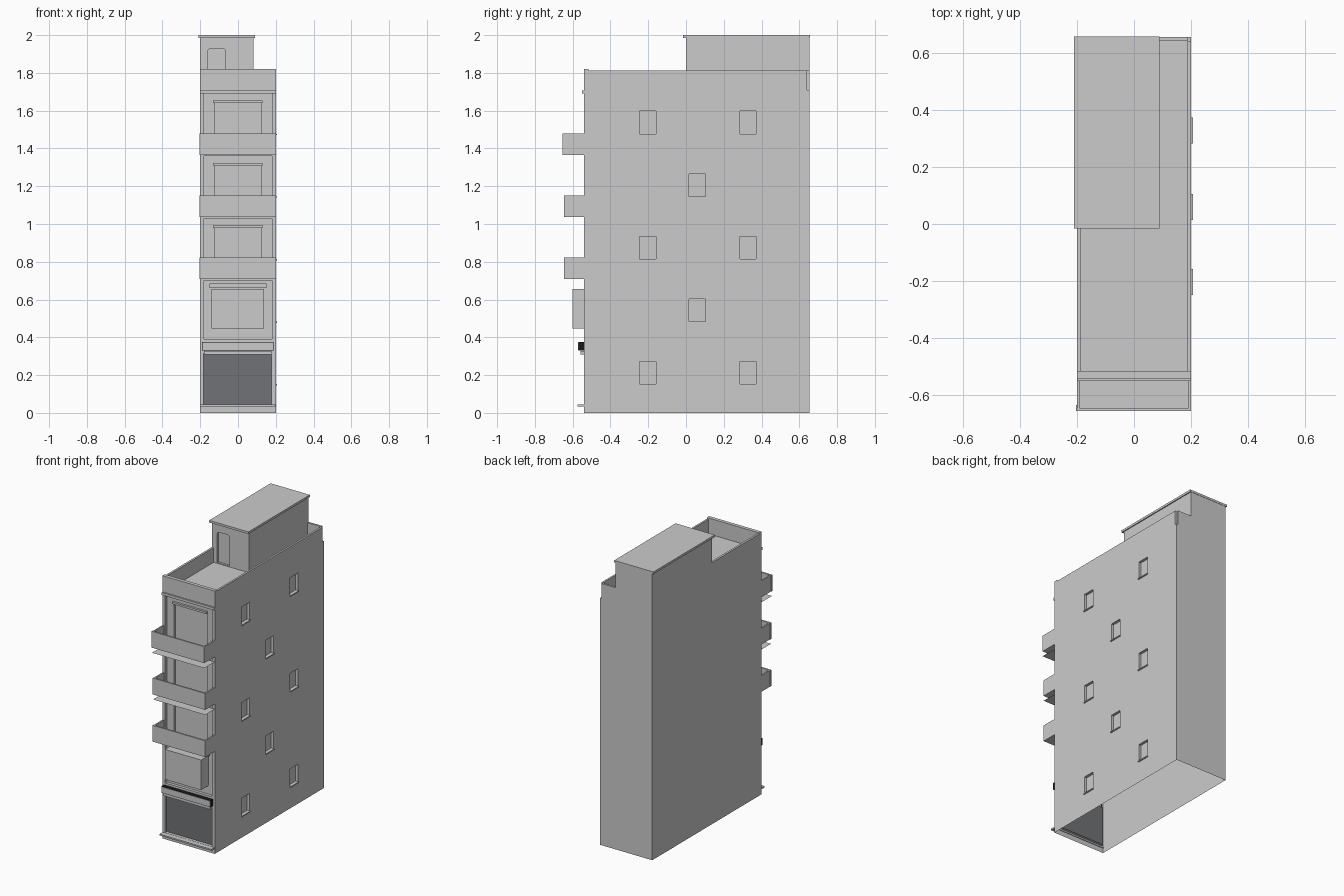
import bpy, bmesh

if "Cube" in bpy.data.objects:
    bpy.data.objects.remove(bpy.data.objects["Cube"])

F, B = -0.54, 0.655          # front and back wall planes
STOREY = 0.33


def obj_from_bm(name, bm):
    bmesh.ops.recalc_face_normals(bm, faces=bm.faces)
    me = bpy.data.meshes.new(name)
    bm.to_mesh(me)
    bm.free()
    o = bpy.data.objects.new(name, me)
    bpy.context.collection.objects.link(o)
    return o


def box(name, x, y, z, mat=None, round_top=0, drop=None):
    """Box from (min, max) ranges; drop = outward direction of a face to leave open."""
    bm = bmesh.new()
    bmesh.ops.create_cube(bm, size=1)
    for v in bm.verts:
        v.co = [r[0] if c < 0 else r[1] for c, r in zip(v.co, (x, y, z))]
    if round_top:
        es = [e for e in bm.edges if all(abs(v.co.z - z[1]) < 1e-5 for v in e.verts)
              and abs(e.verts[0].co.x - e.verts[1].co.x) < 1e-5]
        bmesh.ops.bevel(bm, geom=es, offset=round_top, segments=4, profile=0.5, affect='EDGES')
    o = obj_from_bm(name, bm)
    if mat:
        o.data.materials.append(mat)
    return o


def plane(name, pts, mat=None):
    bm = bmesh.new()
    bm.faces.new([bm.verts.new(p) for p in pts])
    o = obj_from_bm(name, bm)
    if mat:
        o.data.materials.append(mat)
    return o


def material(name, c):
    m = bpy.data.materials.new(name)
    m.diffuse_color = (*c, 1)
    m.use_nodes = True
    m.node_tree.nodes["Principled BSDF"].inputs["Base Color"].default_value = m.diffuse_color
    return m


dark = material("shutter_grey", (0.16, 0.17, 0.18))
black = material("black_trim", (0.01, 0.01, 0.01))

# Main block: a full-height solid carved into roof terrace, tower and recesses
body = box("building_body", (-0.2, 0.2), (F, B), (0, 1.985))
cutters = []


def cut(x, y, z, round_top=0):
    c = box("cutter", x, y, z, round_top=round_top)
    c.hide_render = True
    cutters.append(c)


cut((-0.3, 0.3), (-0.7, 0), (1.82, 2.1))             # space in front of the tower
cut((-0.3, 0.3), (-0.515, 0), (1.812, 1.9))          # side parapets slightly lower
cut((0.083, 0.3), (-0.1, 0.8), (1.812, 2.1))         # space beside the tower
cut((-0.186, 0.187), (-0.515, 0), (1.71, 1.95))      # terrace
cut((0.083, 0.187), (-0.1, 0.641), (1.71, 1.95))     # strip beside the tower
cut((0.187, 0.3), (0.641, 0.8), (1.71, 1.95))        # open parapet corner
cut((-0.16, -0.065), (-0.1, 0.015), (1.715, 1.928), round_top=0.015)  # tower door

# Front recesses
cut((-0.183, 0.178), (-0.7, F + 0.02), (0.045, 0.315))
cut((-0.18, 0.18), (-0.7, F + 0.02), (0.39, 0.70))
for i in range(3):
    z = 0.72 + STOREY * i
    cut((-0.18, 0.18), (-0.7, F + 0.02), (z, z + 0.31))
    cut((-0.125, 0.125), (-0.7, F + 0.035), (z + 0.005, z + 0.262))

# Side windows: pairs on odd floors, single ones between
side = []
for i in range(5):
    for y in ((-0.245, 0.285) if i % 2 == 0 else (0.017,)):
        side.append((y, 0.148 + 0.331 * i))
for y, z in side:
    cut((0.182, 0.3), (y, y + 0.085), (z, z + 0.125))
    box("side_window_sill", (0.183, 0.207), (y - 0.003, y + 0.088), (z - 0.002, z + 0.005))

for c in cutters:
    m = body.modifiers.new("cut", 'BOOLEAN')
    m.operation, m.solver, m.object = 'DIFFERENCE', 'EXACT', c
dg = bpy.context.evaluated_depsgraph_get()
me = bpy.data.meshes.new_from_object(body.evaluated_get(dg))
body.modifiers.clear()
body.data = me
for c in cutters:
    bpy.data.objects.remove(c)

# The shell is open underneath, and the shutter replaces its recess back
bm = bmesh.new()
bm.from_mesh(me)
gone = []
for f in bm.faces:
    c = f.calc_center_median()
    if c.z < 0.001 or (abs(c.y - F - 0.02) < 1e-3 and abs(f.normal.y) > 0.9 and c.z < 0.32):
        gone.append(f)
bmesh.ops.delete(bm, geom=gone, context='FACES')
bm.to_mesh(me)
bm.free()

# Ground floor shop front
y = F + 0.02
plane("shop_shutter", [(-0.183, y, 0.045), (0.178, y, 0.045), (0.178, y, 0.315), (-0.183, y, 0.315)], dark)
box("door_step", (-0.2, 0.198), (-0.575, F + 0.005), (0.034, 0.044))
box("shop_lintel", (-0.18, 0.178), (-0.558, F + 0.01), (0.308, 0.328))
box("sign_frame", (-0.19, 0.188), (-0.568, F), (0.33, 0.375), black)
box("sign_panel", (-0.188, 0.186), (-0.571, -0.567), (0.332, 0.373))

# First floor bay window
box("bay_window", (-0.14, 0.137), (-0.6, F + 0.03), (0.448, 0.656))
box("bay_window_head", (-0.15, 0.15), (F + 0.002, F + 0.03), (0.66, 0.685))

# Balconies with door heads, and thin canopies below the upper two
for i in range(3):
    z = 0.71 + 0.3275 * i
    h, yf = 0.113, -0.655 if i == 2 else -0.645
    box("balcony_floor", (-0.2, 0.2), (yf, F), (z, z + 0.01))
    box("balcony_front", (-0.203, 0.2), (yf, yf + 0.011), (z, z + h))
    for s in (-1, 1):
        box("balcony_side", tuple(sorted((s * 0.2, s * 0.19))), (yf + 0.011, F), (z, z + h))
    hz = 0.98 + STOREY * i
    box("balcony_door_head", (-0.132, 0.13), (F + 0.006, F + 0.022), (hz, hz + 0.014))
    if i:
        c = z - 0.035
        plane("canopy", [(-0.2, yf, c), (0.2, yf, c), (0.2, F, c), (-0.2, F, c)])

# Ledge under the parapet and the tower roof
box("parapet_ledge", (-0.2, 0.2), (F - 0.01, F + 0.005), (1.69, 1.708))
box("tower_roof", (-0.21, 0.09), (-0.015, 0.657), (1.985, 2.0))
